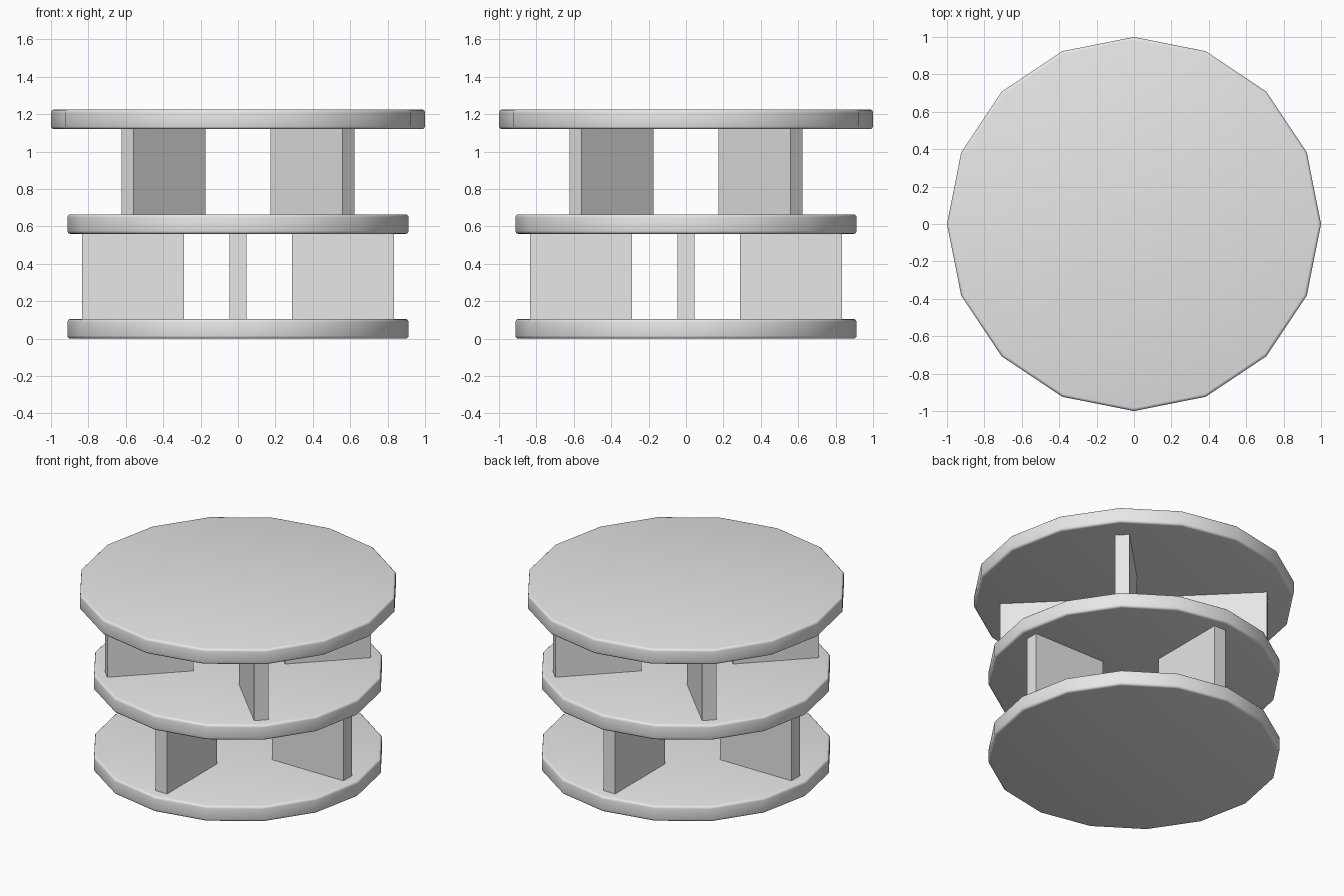
import bpy
import math

if "Cube" in bpy.data.objects:
    bpy.data.objects.remove(bpy.data.objects["Cube"], do_unlink=True)

# One plain grey for the whole stand
GREY = (0.8, 0.8, 0.8, 1.0)
grey = bpy.data.materials.new("plain_grey")
grey.use_nodes = True
grey.diffuse_color = GREY
grey.node_tree.nodes["Principled BSDF"].inputs["Base Color"].default_value = GREY

DISC = 0.105      # disc thickness
INNER, OUTER = 0.29, 0.835
WIDTH = 0.09      # divider thickness


def add_disc(name, radius, bottom):
    """Sixteen-sided disc with softened rims."""
    bpy.ops.mesh.primitive_cylinder_add(
        vertices=16, radius=radius, depth=DISC, location=(0, 0, bottom + DISC / 2))
    disc = bpy.context.object
    disc.name = name
    disc.data.materials.append(grey)
    bevel = disc.modifiers.new("rim_bevel", 'BEVEL')
    bevel.width = 0.016
    bevel.segments = 3
    bevel.limit_method = 'ANGLE'
    bevel.angle_limit = math.radians(40)
    bpy.ops.object.modifier_apply(modifier=bevel.name)
    bpy.ops.object.shade_smooth_by_angle(angle=math.radians(35))


def add_dividers(name, bottom, top, turn):
    """Four upright radial panels, open in the middle."""
    reach = (INNER + OUTER) / 2
    for i in range(4):
        angle = turn + i * math.pi / 2
        bpy.ops.mesh.primitive_cube_add(
            size=1,
            location=(reach * math.cos(angle), reach * math.sin(angle), (bottom + top) / 2),
            rotation=(0, 0, angle))
        panel = bpy.context.object
        panel.name = f"{name}_{i + 1}"
        panel.scale = (OUTER - INNER, WIDTH, top - bottom)
        panel.data.materials.append(grey)


# Discs
add_disc("bottom_disc", 0.912, 0.0)
add_disc("middle_disc", 0.912, 0.56)
add_disc("top_disc", 1.0, 1.12)

# Dividers, the upper set turned an eighth of a circle
add_dividers("lower_divider", 0.1, 0.565, 0)
add_dividers("upper_divider", 0.66, 1.125, math.pi / 4)
